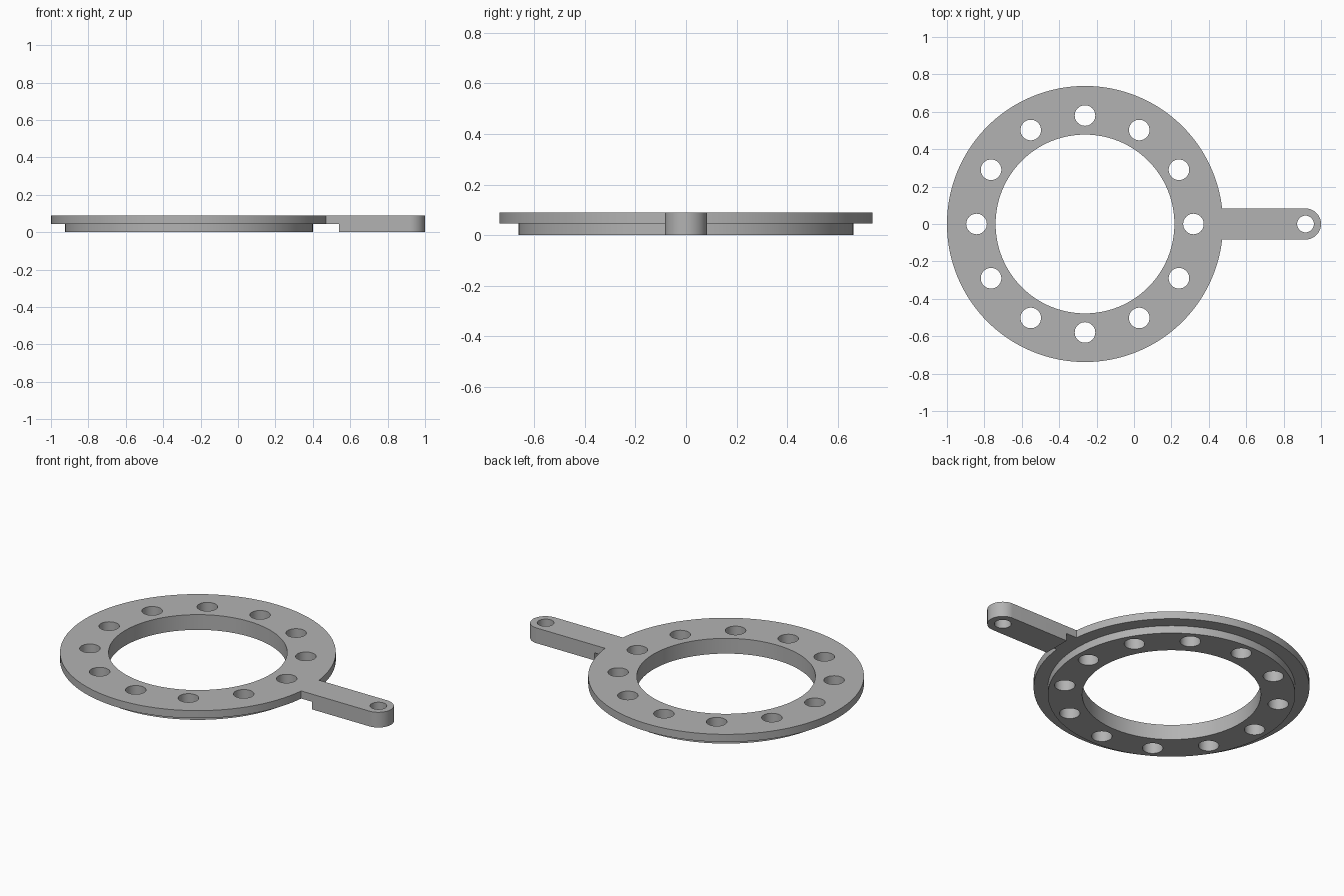
import bpy, bmesh
from math import cos, sin, pi, radians

cube = bpy.data.objects.get("Cube")
if cube:
    bpy.data.objects.remove(cube, do_unlink=True)

CX = -0.262           # ring centre
TOP, STEP = 0.09, 0.045
HALF = 0.083          # handle half width
TIP = 1 - HALF        # centre of the rounded handle end

grey = bpy.data.materials.new("plain grey")
grey.use_nodes = True
grey.diffuse_color = (0.45, 0.45, 0.45, 1)
grey.node_tree.nodes["Principled BSDF"].inputs["Base Color"].default_value = grey.diffuse_color


def arc(x, y, r, start=0, end=2 * pi, n=128):
    """Points along an arc; a full circle does not repeat its first point."""
    steps = n if end - start > 6 else n - 1
    return [(x + r * cos(start + (end - start) * i / steps),
             y + r * sin(start + (end - start) * i / steps)) for i in range(n)]


def prisms(name, parts):
    """One object made of upright prisms: (outline, bottom, top)."""
    bm = bmesh.new()
    for outline, z0, z1 in parts:
        face = bm.faces.new([bm.verts.new((x, y, z0)) for x, y in outline])
        lid = bmesh.ops.extrude_face_region(bm, geom=[face])["geom"]
        bmesh.ops.translate(bm, vec=(0, 0, z1 - z0),
                            verts=[v for v in lid if isinstance(v, bmesh.types.BMVert)])
    bmesh.ops.recalc_face_normals(bm, faces=bm.faces)
    mesh = bpy.data.meshes.new(name)
    bm.to_mesh(mesh)
    bm.free()
    mesh.materials.append(grey)
    obj = bpy.data.objects.new(name, mesh)
    bpy.context.collection.objects.link(obj)
    return obj


def combine(target, other, operation):
    """Apply a boolean and remove the helper object."""
    mod = target.modifiers.new(operation.lower(), "BOOLEAN")
    mod.operation, mod.object, mod.solver = operation, other, "EXACT"
    bpy.context.view_layer.objects.active = target
    bpy.ops.object.modifier_apply(modifier=mod.name)
    bpy.data.objects.remove(other, do_unlink=True)


# Ring: wide flange over a narrower step
ring = prisms("ring_with_handle", [(arc(CX, 0, 0.738), STEP, TOP)])
step = prisms("lower_step", [(arc(CX, 0, 0.662), 0, STEP)])
combine(ring, step, "UNION")

# Handle: rounded bar, undercut where it meets the flange
bar = [(0.42, -HALF)] + arc(TIP, 0, HALF, -pi / 2, pi / 2, 33) + [(0.42, HALF)]
handle = prisms("handle", [(bar, 0, TOP)])
notch = prisms("notch_cutter", [([(0.3, -0.2), (0.54, -0.2), (0.54, 0.2), (0.3, 0.2)], -0.1, STEP)])
combine(handle, notch, "DIFFERENCE")
combine(ring, handle, "UNION")

# Centre opening, twelve bolt holes and the handle hole
holes = [arc(CX, 0, 0.478), arc(TIP, 0, 0.045, n=40)]
for i in range(12):
    a = radians(30 * i)
    holes.append(arc(CX + 0.58 * cos(a), 0.58 * sin(a), 0.055, n=40))
cutter = prisms("hole_cutter", [(h, -0.1, 0.2) for h in holes])
combine(ring, cutter, "DIFFERENCE")

# Smooth round walls, keep the rims sharp
bpy.ops.object.select_all(action="DESELECT")
ring.select_set(True)
bpy.context.view_layer.objects.active = ring
bpy.ops.object.shade_smooth_by_angle(angle=radians(30))
